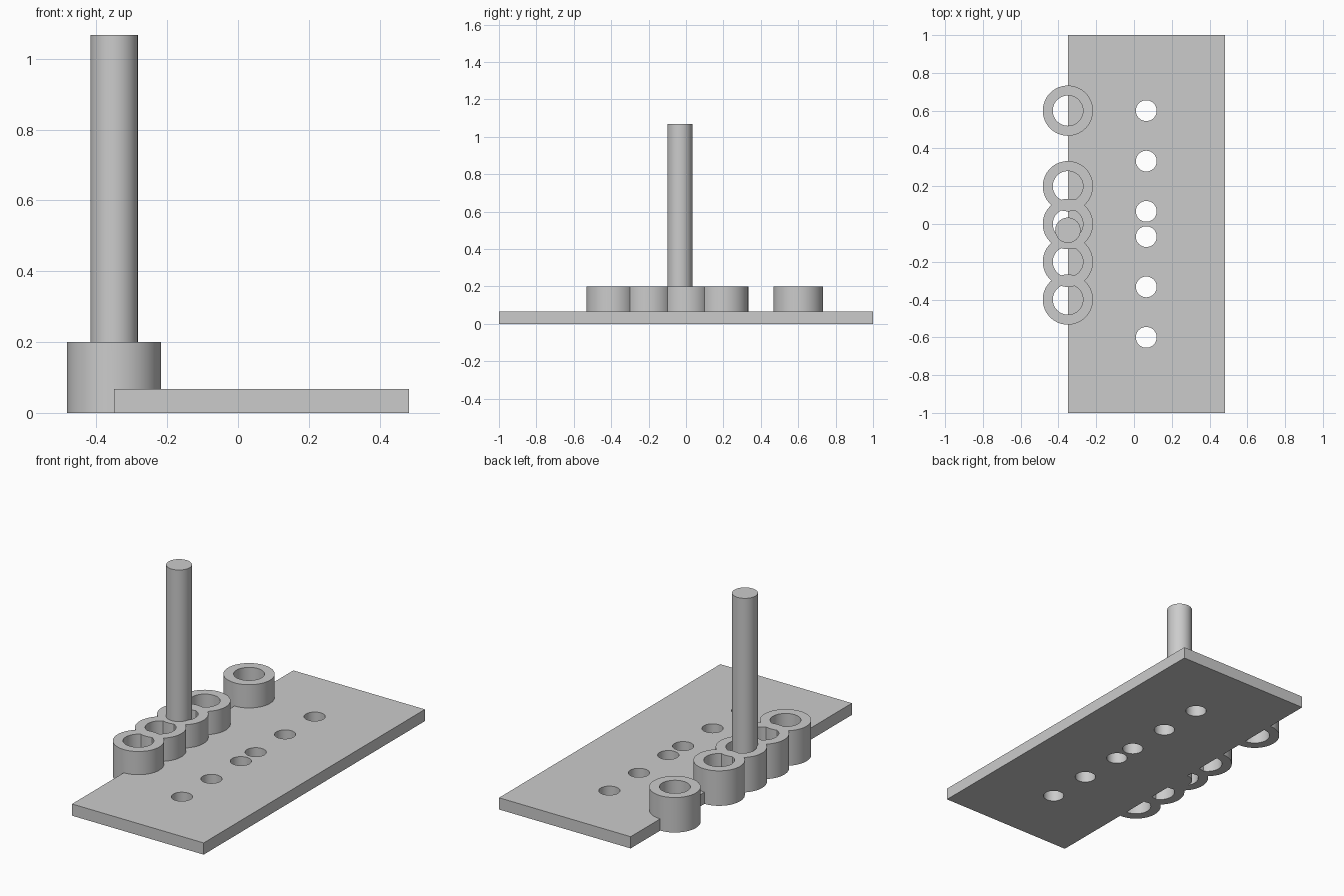
import bpy
from math import radians

if "Cube" in bpy.data.objects:
    bpy.data.objects.remove(bpy.data.objects["Cube"])

# Single bare-metal colour
GREY = (0.6, 0.6, 0.6, 1)
metal = bpy.data.materials.new("grey_metal")
metal.use_nodes = True
metal.diffuse_color = GREY
metal.node_tree.nodes["Principled BSDF"].inputs["Base Color"].default_value = GREY

AXIS_X = -0.35          # hinge axis, on the plate's edge
RIGHT_X = 0.483
THICK = 0.067
KNUCKLE_H = 0.2


def finish(obj, name):
    obj.name = name
    obj.data.name = name
    obj.data.materials.clear()
    obj.data.materials.append(metal)
    return obj


def cylinder(name, x, y, radius, z0, z1):
    bpy.ops.mesh.primitive_cylinder_add(vertices=64, radius=radius, depth=z1 - z0,
                                        location=(x, y, (z0 + z1) / 2))
    return finish(bpy.context.object, name)


def combine(target, tool, operation):
    """Apply a boolean and remove the tool."""
    mod = target.modifiers.new(operation.lower(), 'BOOLEAN')
    mod.operation = operation
    mod.solver = 'EXACT'
    mod.object = tool
    bpy.context.view_layer.objects.active = target
    bpy.ops.object.modifier_apply(modifier=mod.name)
    bpy.data.objects.remove(tool)


def smooth(obj):
    bpy.ops.object.select_all(action='DESELECT')
    obj.select_set(True)
    bpy.context.view_layer.objects.active = obj
    bpy.ops.object.shade_smooth_by_angle(angle=radians(30))


# Hinge plate
bpy.ops.mesh.primitive_cube_add(size=1, location=((AXIS_X + RIGHT_X) / 2, 0, THICK / 2))
plate = finish(bpy.context.object, "hinge_plate")
plate.scale = (RIGHT_X - AXIS_X, 2, THICK)
bpy.ops.object.transform_apply(location=False, rotation=False, scale=True)

# Screw holes, mirrored about the middle
for y in (0.067, 0.333, 0.6):
    for side in (-1, 1):
        drill = cylinder("drill", 0.065, side * y, 0.055, -0.1, 0.2)
        combine(plate, drill, 'DIFFERENCE')

# Knuckle rings, fused to the plate and to each other
for y in (-0.4, -0.2, 0, 0.2, 0.6):
    knuckle = cylinder("knuckle", AXIS_X, y, 0.133, 0, KNUCKLE_H)
    bore = cylinder("bore", AXIS_X, y, 0.08, -0.1, 0.4)
    combine(knuckle, bore, 'DIFFERENCE')
    combine(plate, knuckle, 'UNION')
smooth(plate)

# Upright hinge pin
pin = cylinder("hinge_pin", AXIS_X, -0.033, 0.067, 0, 1.067)
smooth(pin)
